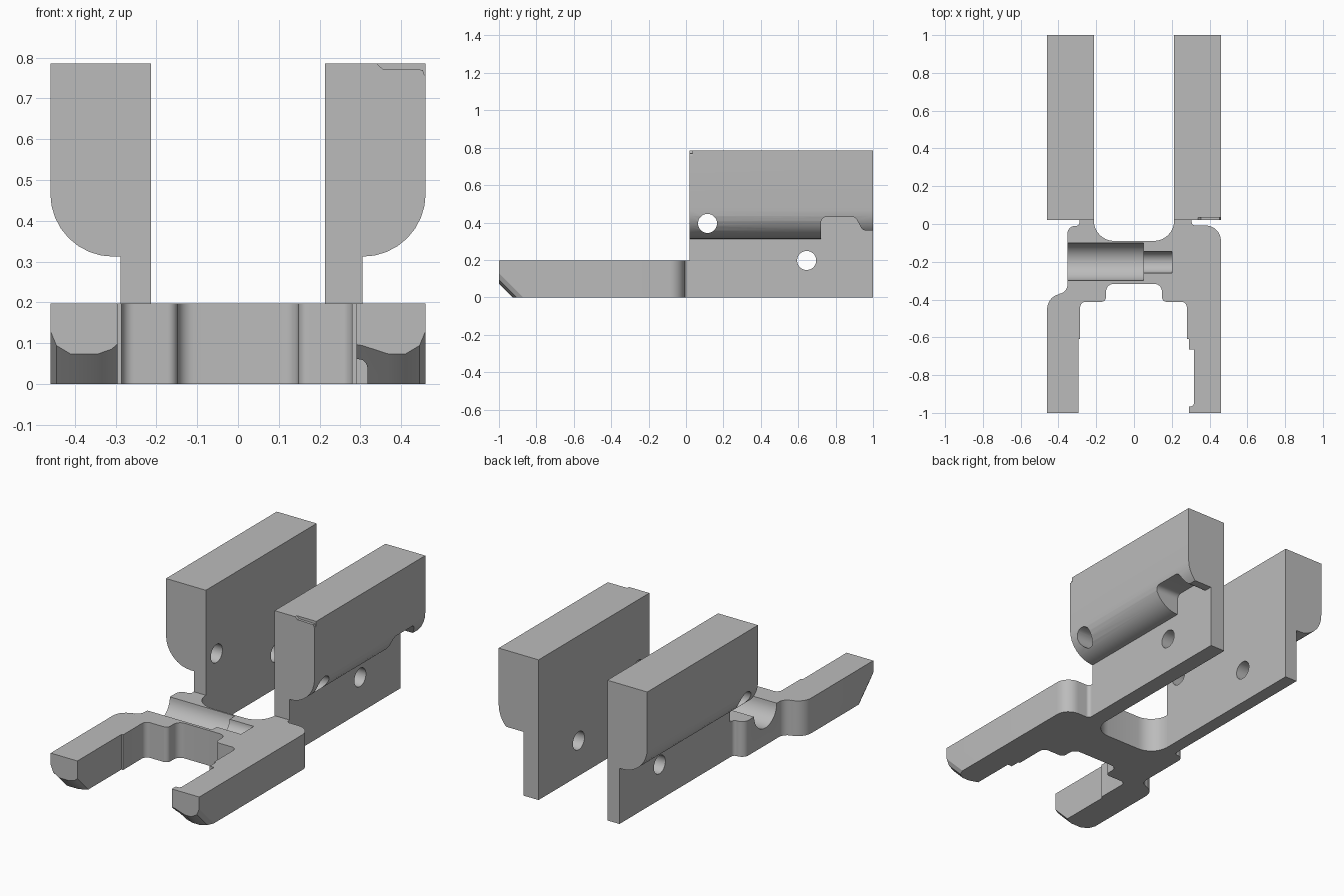
import bpy
import bmesh
import math
from mathutils import Vector

default_cube = bpy.data.objects.get("Cube")
if default_cube:
    bpy.data.objects.remove(default_cube, do_unlink=True)

# Single plain grey material
grey = bpy.data.materials.new("plain grey")
grey.use_nodes = True
colour = (0.5, 0.5, 0.5, 1)
grey.diffuse_color = colour
grey.node_tree.nodes["Principled BSDF"].inputs["Base Color"].default_value = colour


def rounded(corners, steps=8):
    """Turn corners (a, b, optional radius) into a polygon with true arcs."""
    result = []
    for i, corner in enumerate(corners):
        point = Vector(corner[:2])
        if len(corner) == 2:
            result.append(point)
            continue
        radius = corner[2]
        before = (Vector(corners[i - 1][:2]) - point).normalized()
        after = (Vector(corners[(i + 1) % len(corners)][:2]) - point).normalized()
        half = before.angle(after) / 2
        centre = point + (before + after).normalized() * radius / math.sin(half)
        reach = radius / math.tan(half)
        start = point + before * reach - centre
        end = point + after * reach - centre
        for k in range(steps + 1):
            direction = start.slerp(end, k / steps) if hasattr(start, "slerp") else start.lerp(end, k / steps)
            result.append(centre + direction.normalized() * radius)
    return result


def prism(name, corners, axis, low, high, shear=(0, 0, 0)):
    """Extrude a profile along an axis, optionally slanted."""
    place = {
        "x": lambda p: (low, p.x, p.y),
        "y": lambda p: (p.x, low, p.y),
        "z": lambda p: (p.x, p.y, low),
    }[axis]
    travel = Vector([high - low if letter == axis else 0 for letter in "xyz"]) + Vector(shear)
    bm = bmesh.new()
    base = bm.faces.new([bm.verts.new(place(p)) for p in rounded(corners)])
    extruded = bmesh.ops.extrude_face_region(bm, geom=[base], use_keep_orig=True)["geom"]
    moved = [item for item in extruded if isinstance(item, bmesh.types.BMVert)]
    bmesh.ops.translate(bm, verts=moved, vec=travel)
    bmesh.ops.recalc_face_normals(bm, faces=bm.faces)
    mesh = bpy.data.meshes.new(name)
    bm.to_mesh(mesh)
    bm.free()
    mesh.materials.append(grey)
    obj = bpy.data.objects.new(name, mesh)
    bpy.context.collection.objects.link(obj)
    return obj


def rod(name, y, z, radius, low, high):
    """Round cutter lying along x."""
    turns = [2 * math.pi * k / 40 for k in range(40)]
    circle = [(y + radius * math.cos(t), z + radius * math.sin(t)) for t in turns]
    return prism(name, circle, "x", low, high)


def carve(obj, cutters):
    """Subtract the cutters, bake the result and remove the cutters."""
    bpy.context.view_layer.objects.active = obj
    for cutter in cutters:
        cutter.hide_render = True
        cut = obj.modifiers.new("cut", "BOOLEAN")
        cut.operation = "DIFFERENCE"
        cut.solver = "EXACT"
        cut.object = cutter
        bpy.ops.object.modifier_apply(modifier=cut.name)
        bpy.data.objects.remove(cutter, do_unlink=True)


def smooth(obj):
    bpy.ops.object.select_all(action="DESELECT")
    obj.select_set(True)
    bpy.context.view_layer.objects.active = obj
    bpy.ops.object.shade_smooth_by_angle(angle=math.radians(30))


thickness = 0.197
wall_front = 0.02
inner = 0.213
outer = 0.46
block_bottom = 0.312
top = 0.785

# Forked base plate, outlined from above
left_outer = [
    (inner, wall_front), (0.305, wall_front), (0.305, -0.008, 0.02),
    (outer, -0.008, 0.08), (outer, -1),
]
left_prong_inside = [
    (0.29, -1), (0.29, -0.965), (0.317, -0.965, 0.015), (0.317, -0.665),
    (0.29, -0.665), (0.29, -0.61), (0.28, -0.61),
]
bridge_front = [
    (0.28, -0.412, 0.03), (0.148, -0.412, 0.025), (0.148, -0.317, 0.04),
    (-0.148, -0.317, 0.04), (-0.148, -0.412, 0.025), (-0.285, -0.412, 0.03),
]
right_prong = [(-0.285, -0.61), (-0.295, -0.61), (-0.295, -1), (-outer, -1)]
right_outer = [
    (-outer, -0.37, 0.08), (-0.352, -0.37, 0.05), (-0.352, -0.01, 0.04),
    (-0.288, -0.01, 0.02), (-0.288, wall_front), (-inner, wall_front),
]
bridge_back = [(-inner, -0.09, 0.109), (inner, -0.09, 0.109)]
plate = prism(
    "forked_base",
    left_outer + left_prong_inside + bridge_front + right_prong + right_outer + bridge_back,
    "z", 0, thickness,
)

# Stepped half-round trough across the bridge
trough = [
    rod("wide_trough_cutter", -0.2, thickness, 0.1, -0.5, 0.05),
    rod("narrow_trough_cutter", -0.203, thickness, 0.057, 0, 0.2),
]

# Slanted rounded relief under each prong tip
slant = 0.3
right_tip = [
    (-0.5, -0.5), (-0.5, 0.2), (-outer, 0.13), (-0.445, 0.094), (-0.41, 0.073),
    (-0.345, 0.073), (-0.31, 0.085), (-0.27, 0.12), (-0.27, -0.5),
]
left_tip = [
    (0.27, -0.5), (0.27, 0.1), (0.305, 0.094), (0.37, 0.073),
    (0.41, 0.073), (0.445, 0.094), (outer, 0.13), (0.5, 0.2), (0.5, -0.5),
]
tips = []
for name, tip in (("right_tip_cutter", right_tip), ("left_tip_cutter", left_tip)):
    raised = [(x, z + 0.1) for x, z in tip]
    tips.append(prism(name, raised, "y", -1.1, -1.1 + slant, shear=(0, 0, -slant)))
carve(plate, trough + tips)
smooth(plate)

# Tall upright blocks on thin walls, one per side
for side, label, wall in ((1, "left", 0.305), (-1, "right", 0.288)):
    section = [
        (inner, 0), (wall, 0), (wall, block_bottom),
        (outer, block_bottom, 0.154), (outer, top), (inner, top),
    ]
    upright = prism(
        label + "_upright", [(side * c[0], *c[1:]) for c in section], "y", wall_front, 1,
    )
    cutters = [
        rod("upper_hole_cutter", 0.115, 0.395, 0.051, -1, 1),
        rod("lower_hole_cutter", 0.645, 0.197, 0.051, -1, 1),
    ]
    if side > 0:
        # Rear underside notch and small top corner nick
        notch = [
            (0.722, 0.25), (0.722, 0.43, 0.03), (0.905, 0.43, 0.03),
            (0.945, 0.357, 0.03), (1.1, 0.357), (1.1, 0.25),
        ]
        cutters.append(prism("notch_cutter", notch, "x", wall, 0.6))
        nick = [(0.34, 0.8), (0.34, top), (0.355, 0.772), (0.453, 0.77), (0.457, 0.757), (0.5, 0.757), (0.5, 0.8)]
        cutters.append(prism("nick_cutter", nick, "y", -0.1, 0.035))
    carve(upright, cutters)
    smooth(upright)
